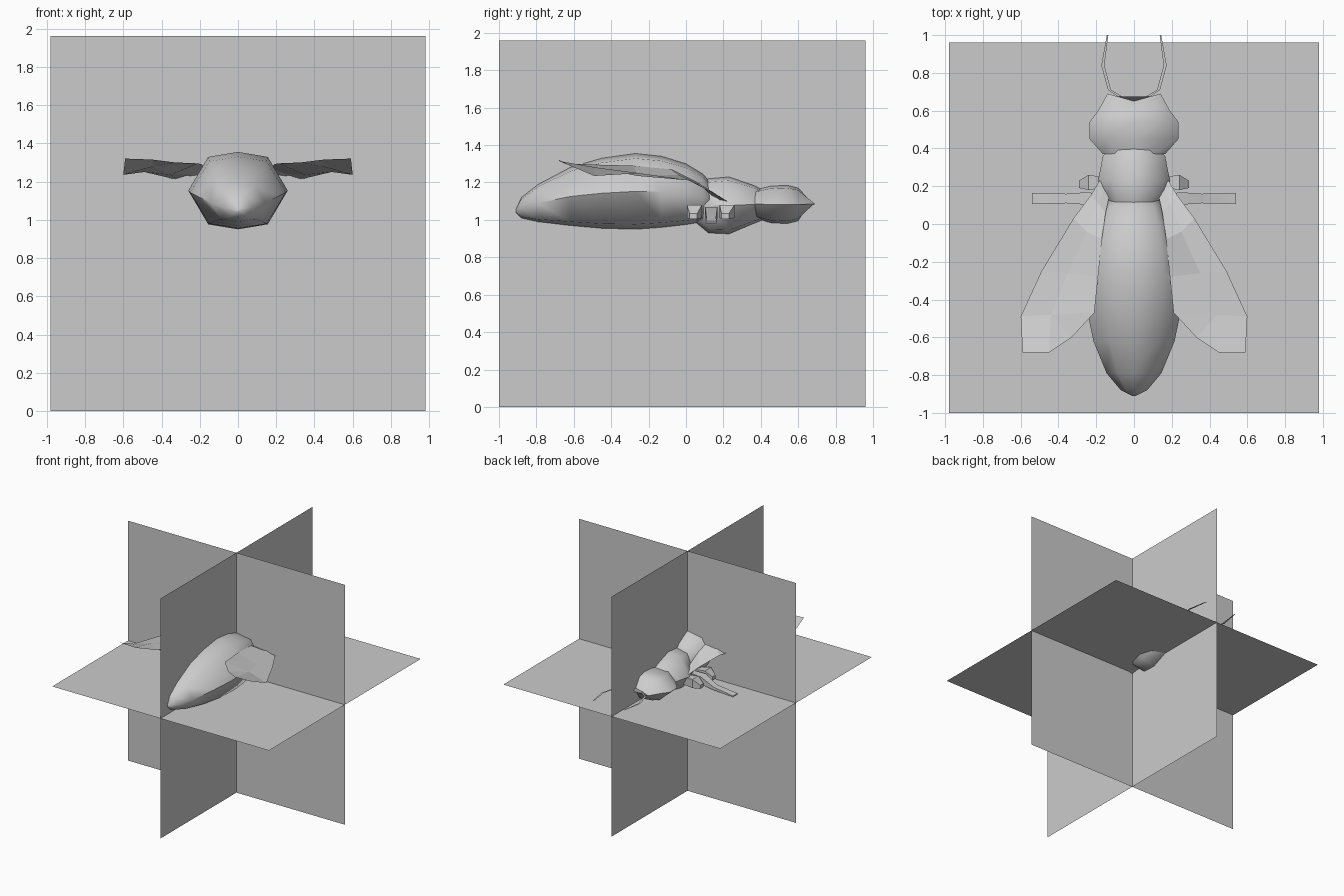
import bpy, bmesh, math
from mathutils import Vector

if "Cube" in bpy.data.objects:
    bpy.data.objects.remove(bpy.data.objects["Cube"])


def make(name, verts, faces, angle=None):
    me = bpy.data.meshes.new(name)
    me.from_pydata([tuple(v) for v in verts], [], faces)
    bm = bmesh.new()
    bm.from_mesh(me)
    bmesh.ops.recalc_face_normals(bm, faces=bm.faces)
    bm.to_mesh(me)
    bm.free()
    ob = bpy.data.objects.new(name, me)
    bpy.context.collection.objects.link(ob)
    if angle:
        bpy.ops.object.select_all(action='DESELECT')
        ob.select_set(True)
        bpy.context.view_layer.objects.active = ob
        bpy.ops.object.shade_smooth_by_angle(angle=math.radians(angle))
    return ob


SECTION = [(0, 1), (.6, .87), (1, 0), (.6, -.87), (0, -1), (-.6, -.87), (-1, 0), (-.6, .87)]


def loft(name, stations, angle):
    """stations: (y, half width, top z, bottom z)"""
    verts, faces, n = [], [], len(SECTION)
    for y, w, top, bot in stations:
        c, h = (top + bot) / 2, (top - bot) / 2
        verts += [(w * a, y, c + h * b) for a, b in SECTION]
    for i in range(len(stations) - 1):
        for j in range(n):
            k = (j + 1) % n
            faces.append((i * n + j, i * n + k, (i + 1) * n + k, (i + 1) * n + j))
    faces += [tuple(range(n)), tuple(range(len(verts) - n, len(verts)))]
    return make(name, verts, faces, angle)


def mirrored(ob):
    m = ob.modifiers.new("mirror", 'MIRROR')
    m.use_axis[0] = True
    m.use_mirror_merge = False
    return ob


# Three crossing reference panels
S = 0.98
for name, u, v in (("floor_panel", Vector((S, 0, 0)), Vector((0, S, 0))),
                   ("front_panel", Vector((S, 0, 0)), Vector((0, 0, S))),
                   ("side_panel", Vector((0, S, 0)), Vector((0, 0, S)))):
    c = Vector((0, -0.02, 0.98))
    make(name, [c - u - v, c + u - v, c + u + v, c - u + v], [(0, 1, 2, 3)])

# Abdomen
loft("abdomen", [(-.91, .01, 1.055, 1.04), (-.88, .07, 1.12, 1.01), (-.79, .145, 1.19, .99),
                 (-.62, .215, 1.28, .97), (-.45, .25, 1.33, .955), (-.27, .26, 1.355, .95),
                 (-.13, .245, 1.34, .96), (0, .21, 1.30, .975), (.09, .17, 1.245, .99),
                 (.14, .13, 1.19, 1.02)], 60)

# Thorax
loft("thorax", [(.06, .12, 1.19, .98), (.12, .155, 1.22, .93), (.23, .19, 1.23, .925),
                (.36, .165, 1.185, .98), (.41, .12, 1.16, 1.0)], 50)

# Head with a notch between the two front lobes
head = loft("head", [(.37, .165, 1.16, 1.01), (.45, .235, 1.18, .985), (.54, .235, 1.185, .98),
                     (.60, .19, 1.17, .995), (.69, .14, 1.095, 1.075)], 40)
for v in head.data.vertices:
    if v.co.y > .68:
        v.co.y -= .04 * (1 - abs(v.co.x) / .14)

# Wings: one thin sheet, lifted at the rear
outer = [(.17, .25, 1.08), (.23, .15, 1.14), (.32, .03, 1.21), (.49, -.25, 1.25), (.60, -.49, 1.235)]
mid = [(.15, .20, 1.09), (.19, .11, 1.17), (.25, -.04, 1.24), (.35, -.26, 1.235), (.44, -.48, 1.28)]
inner = [(.13, .15, 1.12), (.15, .06, 1.20), (.17, -.08, 1.27), (.19, -.28, 1.29), (.21, -.47, 1.295)]
tip = [(.59, -.68, 1.32), (.45, -.68, 1.315), (.33, -.60, 1.30)]
faces = [(r * 5 + i, r * 5 + i + 1, r * 5 + i + 6, r * 5 + i + 5) for r in (0, 1) for i in range(4)]
faces += [(4, 15, 16, 9), (9, 16, 17), (9, 17, 14)]
mirrored(make("wings", outer + mid + inner + tip, faces))


# Flat tapering antennae
path = [(.05, .66, .012), (.13, .71, .008), (.165, .84, .008), (.14, 1.0, .004)]
verts = [p for x, y, w in path for p in ((x - w, y, 1.085), (x + w, y, 1.085))]
mirrored(make("antennae", verts, [(2 * i, 2 * i + 1, 2 * i + 3, 2 * i + 2) for i in range(3)]))


# Legs: boxy tapered tubes reaching sideways; stations are (x, y, z, half width, half height)
def leg(name, stations):
    verts = [(x, y + a * w, z + b * h) for x, y, z, w, h in stations
             for a, b in ((-1, -1), (1, -1), (1, 1), (-1, 1))]
    faces = [(4 * i + j, 4 * i + (j + 1) % 4, 4 * i + 4 + (j + 1) % 4, 4 * i + 4 + j)
             for i in range(len(stations) - 1) for j in range(4)]
    faces += [(0, 1, 2, 3), tuple(range(len(verts) - 4, len(verts)))]
    mirrored(make(name, verts, faces, 30))


leg("front_legs", [(.14, .22, 1.04, .025, .03), (.24, .22, 1.045, .04, .035), (.29, .21, 1.02, .02, .015)])
leg("middle_legs", [(.13, .13, 1.04, .025, .03), (.25, .135, 1.04, .033, .03),
                    (.36, .135, 1.0, .025, .012), (.54, .135, .985, .03, .004)])
leg("rear_legs", [(.13, .06, 1.04, .025, .03), (.23, .045, 1.045, .04, .035), (.28, .04, 1.02, .02, .015)])
